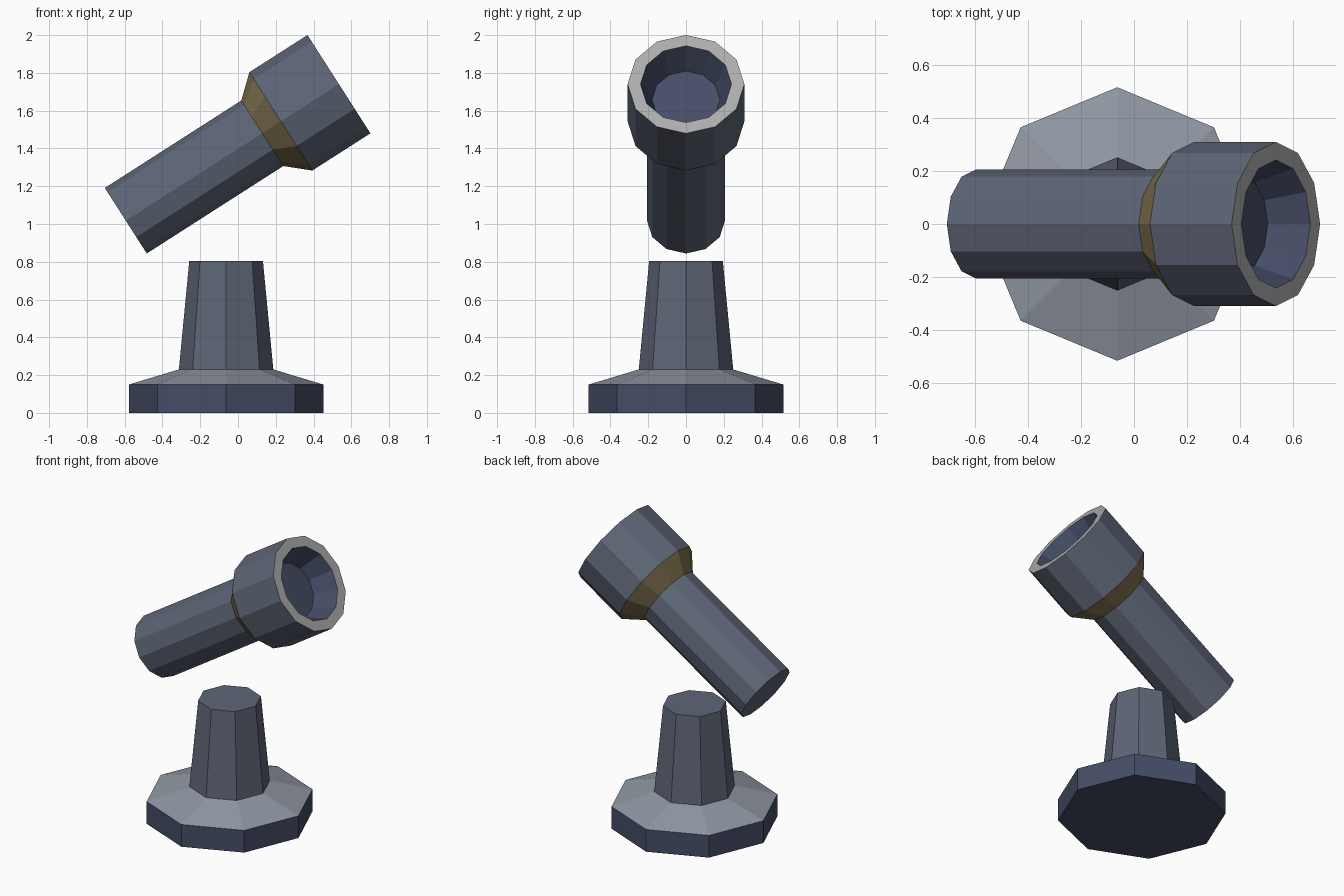
import bpy, bmesh, math
from mathutils import Vector

if "Cube" in bpy.data.objects:
    bpy.data.objects.remove(bpy.data.objects["Cube"])


def material(name, rgb):
    m = bpy.data.materials.new(name)
    m.diffuse_color = (*rgb, 1)
    m.use_nodes = True
    m.node_tree.nodes["Principled BSDF"].inputs["Base Color"].default_value = m.diffuse_color
    return m


SLATE = material("slate", (0.11, 0.13, 0.18))
NAVY = material("navy", (0.06, 0.075, 0.135))
PALE = material("pale_grey", (0.28, 0.31, 0.36))
RIM = material("rim_grey", (0.42, 0.42, 0.42))
BRASS = material("brass", (0.22, 0.17, 0.08))


def lathe(name, profile, bands, caps, sides, origin, axis, up):
    """Flat-faced turned solid: (radius, distance) rings, a material per band and per cap."""
    origin, axis, up = Vector(origin), Vector(axis).normalized(), Vector(up).normalized()
    side = axis.cross(up)
    mats = list(dict.fromkeys(bands + caps))
    bm = bmesh.new()
    rings = []
    for r, d in profile:
        angles = [2 * math.pi * i / sides for i in range(sides)]
        rings.append([bm.verts.new(origin + axis * d + r * (up * math.cos(a) + side * math.sin(a)))
                      for a in angles])
    for low, high, mat in zip(rings, rings[1:], bands):
        for i in range(sides):
            j = (i + 1) % sides
            bm.faces.new((low[i], low[j], high[j], high[i])).material_index = mats.index(mat)
    bm.faces.new(rings[0][::-1]).material_index = mats.index(caps[0])
    bm.faces.new(rings[-1]).material_index = mats.index(caps[1])
    bmesh.ops.recalc_face_normals(bm, faces=bm.faces)
    mesh = bpy.data.meshes.new(name)
    bm.to_mesh(mesh)
    bm.free()
    for m in mats:
        mesh.materials.append(m)
    ob = bpy.data.objects.new(name, mesh)
    bpy.context.collection.objects.link(ob)
    return ob


# Eight-sided foot with sloped top and tapering pillar
lathe("stand",
      [(0.515, 0), (0.515, 0.15), (0.25, 0.23), (0.195, 0.805)],
      [NAVY, PALE, SLATE], [NAVY, SLATE],
      8, (-0.063, 0, 0), (0, 0, 1), (1, 0, 0))

# Twelve-sided tilted barrel, brass collar, wide head and recessed lens
tilt = math.atan2(0.7225, 1.128)
lathe("tilted_lamp",
      [(0.206, 0), (0.206, 0.858), (0.309, 0.975), (0.309, 1.34), (0.241, 1.34), (0.18, 1.188)],
      [SLATE, BRASS, SLATE, RIM, NAVY], [SLATE, NAVY],
      12, (-0.594, 0, 1.0175),
      (math.cos(tilt), 0, math.sin(tilt)), (-math.sin(tilt), 0, math.cos(tilt)))
